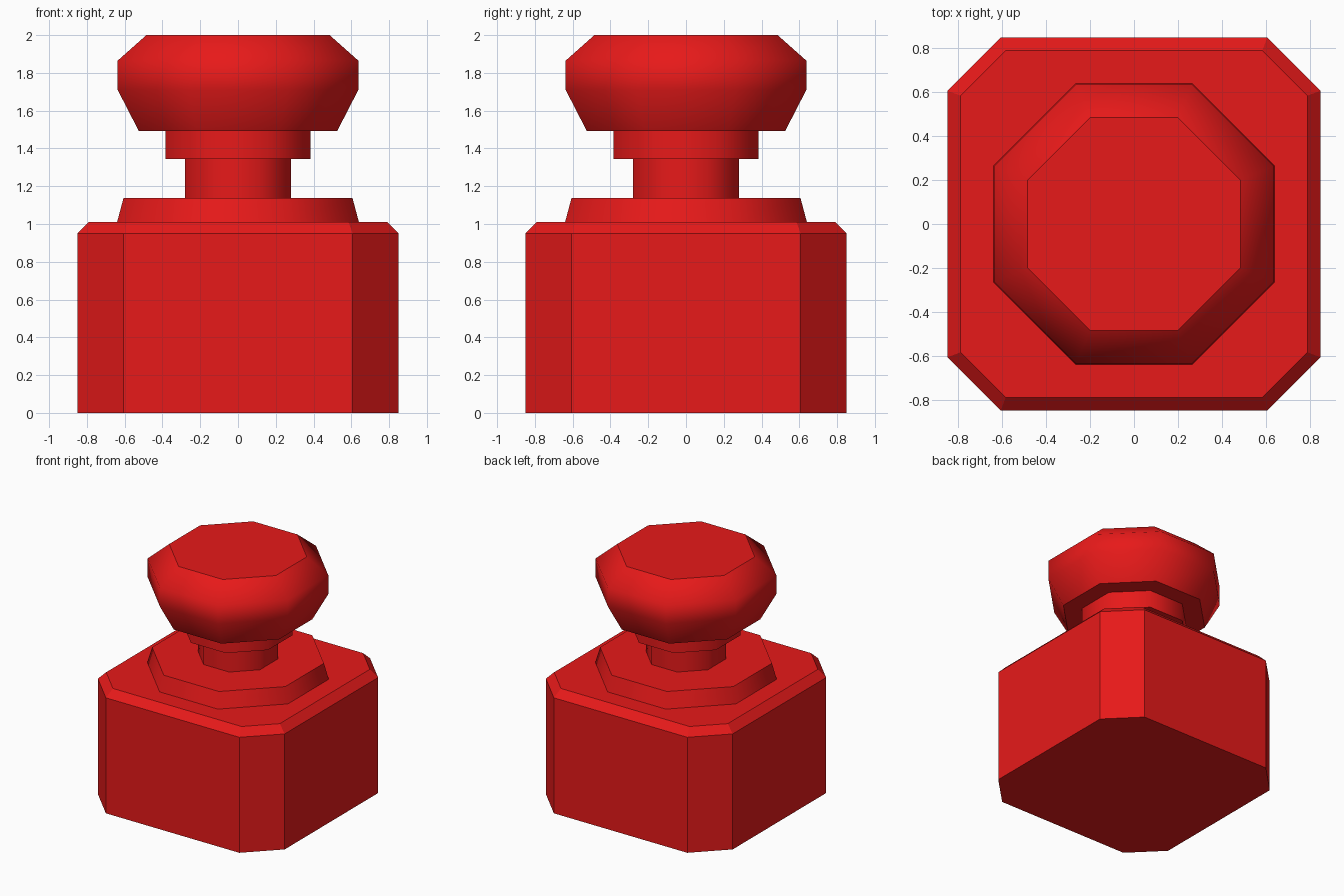
import bpy
import math

if "Cube" in bpy.data.objects:
    bpy.data.objects.remove(bpy.data.objects["Cube"])

red = bpy.data.materials.new("red_glass")
red.diffuse_color = (0.8, 0.01, 0.01, 1)
red.use_nodes = True
red.node_tree.nodes["Principled BSDF"].inputs["Base Color"].default_value = red.diffuse_color


def octagon(half, corner):
    """Octagon with flats at +-half and chamfers starting at corner."""
    h, c = half, corner
    return [(h, -c), (h, c), (c, h), (-c, h), (-h, c), (-h, -c), (-c, -h), (c, -h)]


def loft(name, profile, smooth):
    """Stack octagonal rings (half width, corner, z) and close both ends."""
    verts = [(x, y, z) for half, corner, z in profile for x, y in octagon(half, corner)]
    top = len(verts) - 8
    faces = [list(range(7, -1, -1)), list(range(top, top + 8))]
    for r in range(len(profile) - 1):
        for i in range(8):
            a, b = r * 8 + i, r * 8 + (i + 1) % 8
            faces.append([a, b, b + 8, a + 8])
    mesh = bpy.data.meshes.new(name)
    mesh.from_pydata(verts, [], faces)
    mesh.materials.append(red)
    # Rounded sides are smooth, end caps stay flat with sharp rims
    for p in mesh.polygons:
        p.use_smooth = smooth and p.index > 1
    for e in mesh.edges:
        a, b = e.vertices
        if (a < 8 and b < 8) or (a >= top and b >= top):
            e.use_edge_sharp = True
    obj = bpy.data.objects.new(name, mesh)
    bpy.context.collection.objects.link(obj)
    return obj


def turned(name, profile):
    """Regular eight-sided turned part from (half width, z) points."""
    t = math.tan(math.pi / 8)
    return loft(name, [(h, h * t, z) for h, z in profile], True)


# Square bottle body with chamfered corners and bevelled top
loft("bottle_body", [(0.85, 0.607, 0), (0.85, 0.607, 0.95), (0.79, 0.585, 1.01)], False)

# Shoulder, neck and rim
turned("shoulder", [(0.64, 1.01), (0.606, 1.138)])
turned("neck", [(0.281, 1.138), (0.281, 1.345)])
turned("neck_rim", [(0.385, 1.345), (0.385, 1.492)])

# Faceted stopper
turned("stopper", [(0.525, 1.492), (0.637, 1.71), (0.637, 1.865), (0.485, 2.0)])
